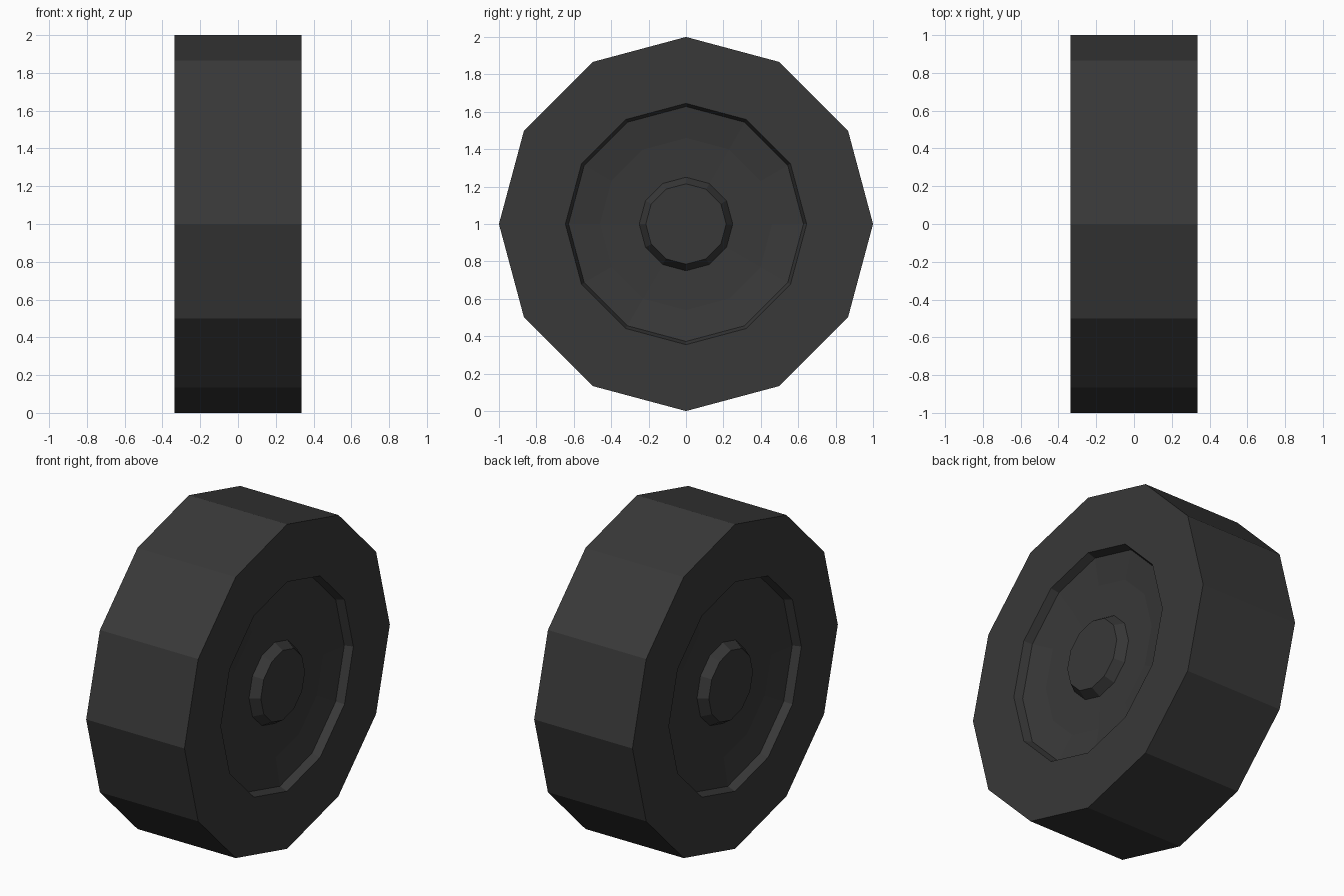
import bpy, bmesh, math

if "Cube" in bpy.data.objects:
    bpy.data.objects.remove(bpy.data.objects["Cube"])

SIDES = 12

rubber = bpy.data.materials.new("dark_grey")
rubber.diffuse_color = (0.04, 0.04, 0.04, 1)
rubber.use_nodes = True
rubber.node_tree.nodes["Principled BSDF"].inputs["Base Color"].default_value = rubber.diffuse_color


def lathe(name, profile):
    """Spin (x, radius) points around the x axis; radius 0 closes to a cap."""
    bm = bmesh.new()
    rings = []
    for x, r in profile:
        rings.append([bm.verts.new((x, r * math.sin(i * math.tau / SIDES),
                                    1 + r * math.cos(i * math.tau / SIDES)))
                      for i in range(SIDES)])
    for a, b in zip(rings, rings[1:]):
        for i in range(SIDES):
            j = (i + 1) % SIDES
            bm.faces.new((a[i], a[j], b[j], b[i]))
    return finish(name, bm, rings)


def finish(name, bm, rings):
    # hub ends are capped, and normals point outwards
    bm.faces.new(rings[0])
    bm.faces.new(rings[-1])
    bmesh.ops.recalc_face_normals(bm, faces=bm.faces)
    mesh = bpy.data.meshes.new(name)
    bm.to_mesh(mesh)
    bm.free()
    mesh.materials.append(rubber)
    obj = bpy.data.objects.new(name, mesh)
    bpy.context.collection.objects.link(obj)
    return obj


# Half profile from hub face, over dished rim, to the tyre tread
half = [(0.306, 0.215), (0.25, 0.25),            # raised hub
        (0.257, 0.46), (0.285, 0.628),           # dished rim
        (0.335, 0.645), (0.335, 1.0)]            # tyre sidewall
lathe("wheel", half + [(-x, r) for x, r in reversed(half)])
